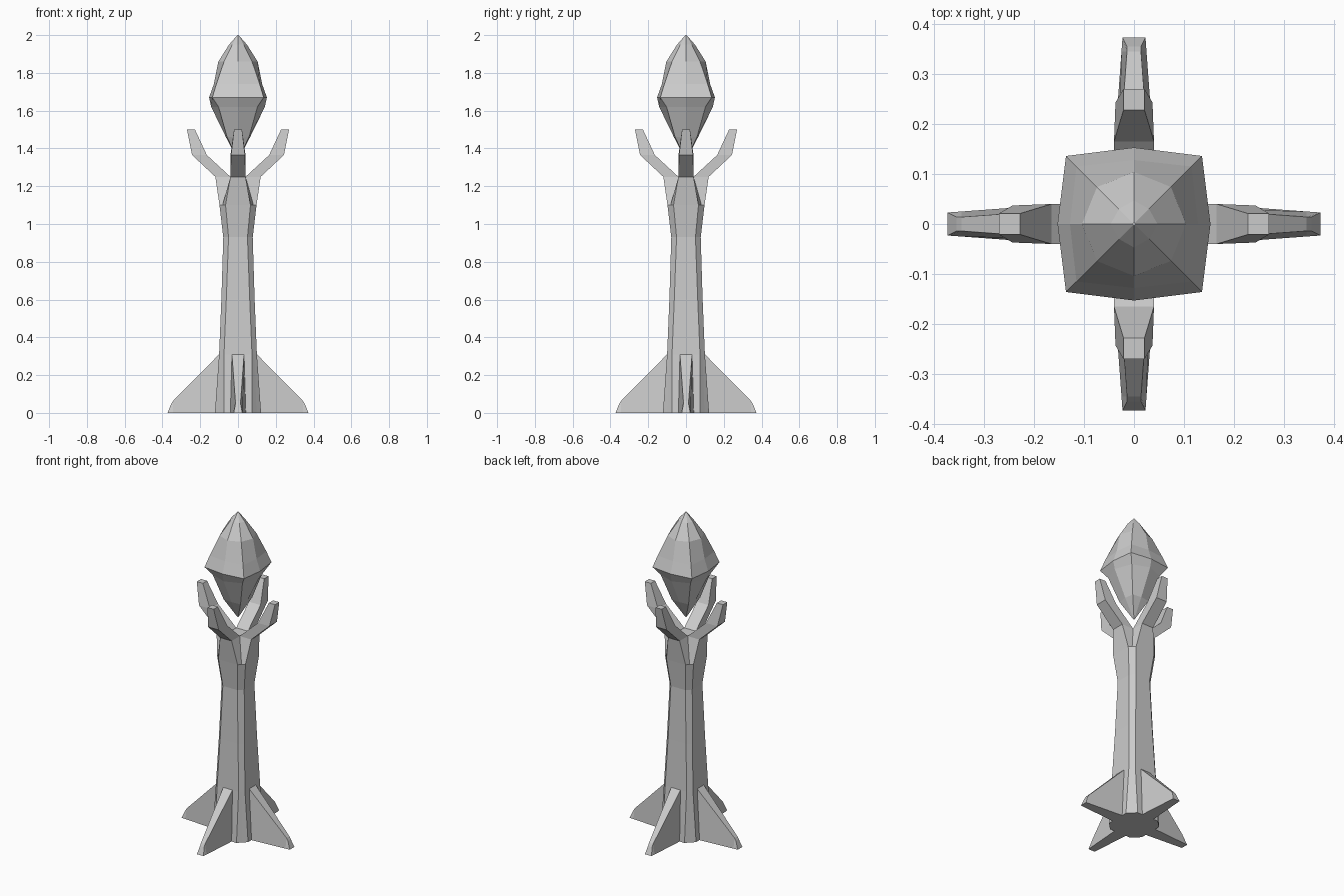
import bpy
from math import pi
from mathutils import Matrix

if "Cube" in bpy.data.objects:
    bpy.data.objects.remove(bpy.data.objects["Cube"])


def make(name, verts, faces):
    mesh = bpy.data.meshes.new(name)
    mesh.from_pydata(verts, [], faces)
    obj = bpy.data.objects.new(name, mesh)
    bpy.context.collection.objects.link(obj)
    return obj


def ring(points, z):
    """Repeat one quarter of a cross-section four times round the z axis."""
    out = []
    for k in range(4):
        for x, y in points:
            for _ in range(k):
                x, y = -y, x
            out.append((x, y, z))
    return out


def loft(name, rings):
    """Skin a stack of rings and close both ends."""
    n = len(rings[0])
    verts = [v for r in rings for v in r]
    faces = [(i * n + j, i * n + (j + 1) % n, (i + 1) * n + (j + 1) % n, (i + 1) * n + j)
             for i in range(len(rings) - 1) for j in range(n)]
    faces.append(tuple(reversed(range(n))))
    faces.append(tuple(range(len(verts) - n, len(verts))))
    return make(name, verts, faces)


def blade(name, sections):
    """Four tapered limbs; each section is (x1, z1, w1, x2, z2, w2)."""
    rings = [[(a, -w, b), (c, -v, d), (c, v, d), (a, w, b)] for a, b, w, c, d, v in sections]
    for k in range(4):
        obj = loft(f"{name}_{k + 1}", rings)
        obj.data.transform(Matrix.Rotation(k * pi / 2, 4, 'Z'))


# Shaft: chamfered square, notched at the corners near the top
shaft = [(0, .122, .075, .098), (.31, .10, .074, .087), (.60, .088, .062, .075),
         (.93, .078, .05, .064), (1.10, .098, .066, .082), (1.25, .12, .04, .04)]
loft("shaft", [ring([(a, -b), (a, b), (c, c)], z) for z, a, b, c in shaft])

# Base fins: inner bottom/top edge out to the foot
blade("base_fin", [(.06, 0, .045, .06, .31, .032),
                   (.10, 0, .043, .10, .31, .032),
                   (.345, 0, .025, .345, .062, .014),
                   (.373, 0, .023, .355, .045, .014)])

# Claw arms: outward bend, then upright tapered tip
blade("claw_arm", [(.12, 1.25, .04, .04, 1.25, .04),
                   (.243, 1.365, .037, .165, 1.365, .04),
                   (.27, 1.50, .021, .228, 1.50, .021)])

# Crystal: eight-sided rings, axis radius a and corner offset c
crystal = [(1.345, .004, .003), (1.46, .064, .058), (1.62, .142, .103), (1.67, .153, .136),
           (1.74, .128, .115), (1.86, .104, .074), (1.95, .047, .03), (2.0, .003, .002)]
loft("crystal", [ring([(a, 0), (c, c)], z) for z, a, c in crystal])

# Consistent outward normals
import bmesh
for obj in bpy.data.objects:
    bm = bmesh.new()
    bm.from_mesh(obj.data)
    bmesh.ops.recalc_face_normals(bm, faces=bm.faces)
    bm.to_mesh(obj.data)
    bm.free()
